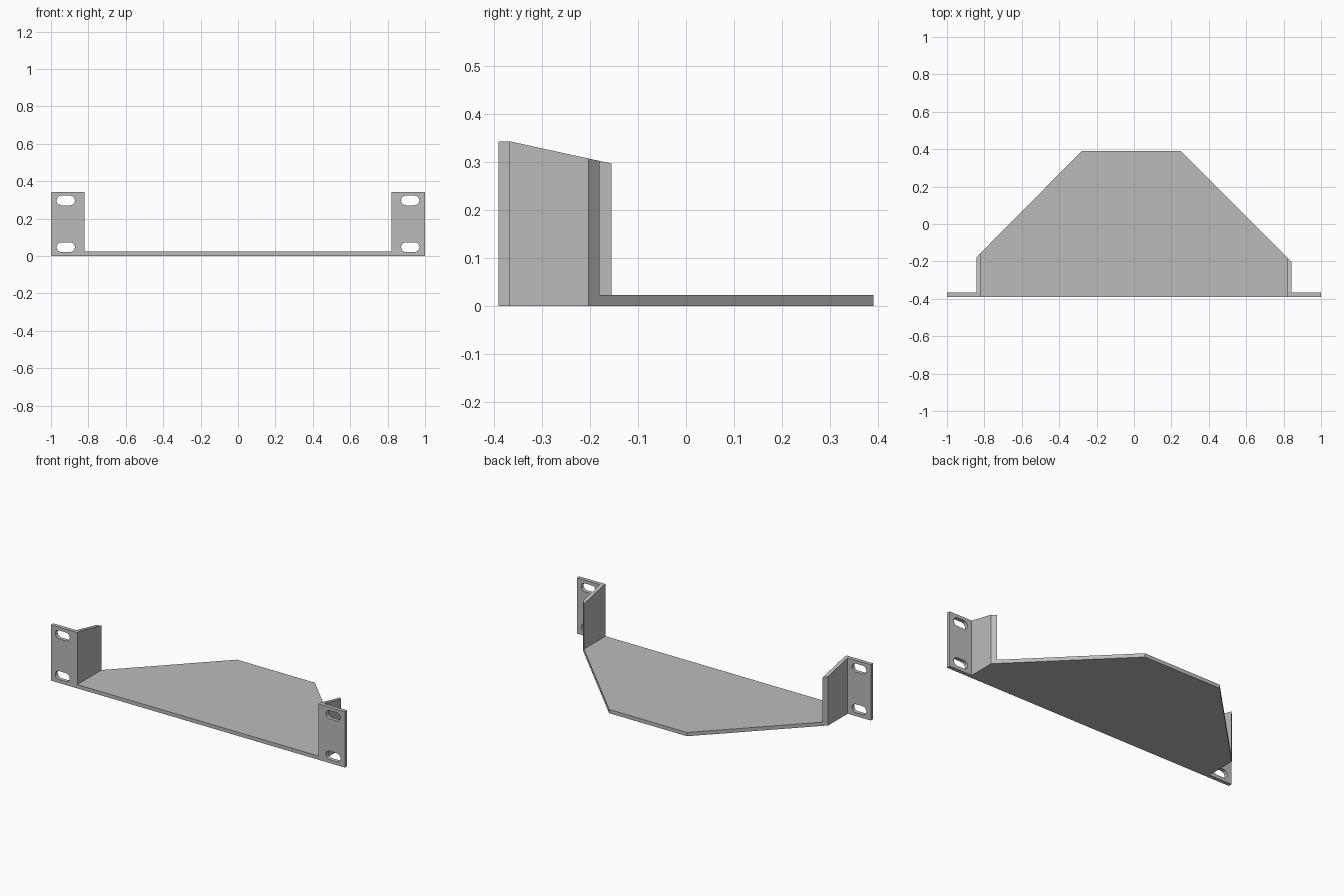
import bpy, bmesh
from math import pi, cos, sin
from mathutils import Matrix

cube = bpy.data.objects.get("Cube")
if cube:
    bpy.data.objects.remove(cube, do_unlink=True)

T = 0.023                     # sheet thickness
FRONT, BACK = -0.39, 0.39
HEIGHT = 0.343
OUTER = 0.843                 # outside of the side walls

metal = bpy.data.materials.new("grey metal")
metal.use_nodes = True
grey = (0.5, 0.5, 0.5, 1)
metal.diffuse_color = grey
metal.node_tree.nodes["Principled BSDF"].inputs["Base Color"].default_value = grey


def add_object(name, mesh):
    mesh.materials.clear()
    mesh.materials.append(metal)
    obj = bpy.data.objects.new(name, mesh)
    bpy.context.collection.objects.link(obj)
    return obj


def prism(name, outline, z0, top):
    """Extrude a plan outline from z0 up to the height top(y)."""
    bm = bmesh.new()
    face = bm.faces.new([bm.verts.new((x, y, z0)) for x, y in outline])
    new = bmesh.ops.extrude_face_region(bm, geom=[face])["geom"]
    for v in new:
        if isinstance(v, bmesh.types.BMVert):
            v.co.z = top(v.co.y)
    bmesh.ops.recalc_face_normals(bm, faces=bm.faces)
    mesh = bpy.data.meshes.new(name)
    bm.to_mesh(mesh)
    bm.free()
    return add_object(name, mesh)


def slot(cx, cz, half_length=0.049, r=0.026, steps=10):
    """Outline of a round-ended slot."""
    pts = []
    for side in (1, -1):
        for i in range(steps + 1):
            a = -pi / 2 + pi * i / steps
            pts.append((cx + side * (half_length - r + r * cos(a)),
                        cz + side * r * sin(a)))
    return pts


def sheet(name, outlines):
    """Upright sheet facing the front; inner outlines become holes."""
    curve = bpy.data.curves.new(name, "CURVE")
    curve.dimensions = "2D"
    curve.fill_mode = "BOTH"
    curve.extrude = T / 2
    for pts in outlines:
        s = curve.splines.new("POLY")
        s.points.add(len(pts) - 1)
        for p, (x, z) in zip(s.points, pts):
            p.co = (x, z, 0, 1)
        s.use_cyclic_u = True
    temp = bpy.data.objects.new(name + " outline", curve)
    bpy.context.collection.objects.link(temp)
    bpy.context.view_layer.update()
    graph = bpy.context.evaluated_depsgraph_get()
    mesh = bpy.data.meshes.new_from_object(temp.evaluated_get(graph))
    bpy.data.objects.remove(temp, do_unlink=True)
    mesh.transform(Matrix.Translation((0, FRONT + T / 2, 0)) @ Matrix.Rotation(pi / 2, 4, "X"))
    bm = bmesh.new()
    bm.from_mesh(mesh)
    bmesh.ops.remove_doubles(bm, verts=bm.verts, dist=0.0001)
    bmesh.ops.recalc_face_normals(bm, faces=bm.faces)
    for f in bm.faces:
        f.smooth = False
    bm.to_mesh(mesh)
    bm.free()
    return add_object(name, mesh)


def wall_top(y):
    return HEIGHT - 0.218 * max(0, y - FRONT - T)


# Base plate, tapering to the back
wall_end = {1: -0.203, -1: -0.178}     # the two walls differ slightly in depth
prism("base_plate", [(-OUTER, FRONT), (OUTER, FRONT), (OUTER, wall_end[1]),
                     (0.25, BACK), (-0.28, BACK), (-OUTER, wall_end[-1])],
      0, lambda y: T)

for side, label in ((1, "left"), (-1, "right")):
    # Side wall with mitred end and sloping top, split at the flange thickness
    end, inner = wall_end[side], OUTER - T
    prism(label + "_wall",
          [(side * x, y) for x, y in ((OUTER, FRONT), (OUTER, FRONT + T), (OUTER, end),
                                      (inner, end + T), (inner, FRONT + T), (inner, FRONT))],
          T, wall_top)
    # Mounting flange with two slots
    a, b = side * OUTER, side * 1.0
    sheet(label + "_flange", [[(a, 0), (b, 0), (b, HEIGHT), (a, HEIGHT)],
                              slot(side * 0.921, 0.047), slot(side * 0.921, 0.297)])

# Planar tops: split the bent wall tops into flat faces
for obj in bpy.data.objects:
    if obj.name.endswith("_wall"):
        bm = bmesh.new()
        bm.from_mesh(obj.data)
        caps = [f for f in bm.faces if len(f.verts) == 6]
        for f in caps:
            fold = [v for v in f.verts if abs(v.co.y - FRONT - T) < 0.001]
            bmesh.utils.face_split(f, fold[0], fold[1])
        bm.to_mesh(obj.data)
        bm.free()
